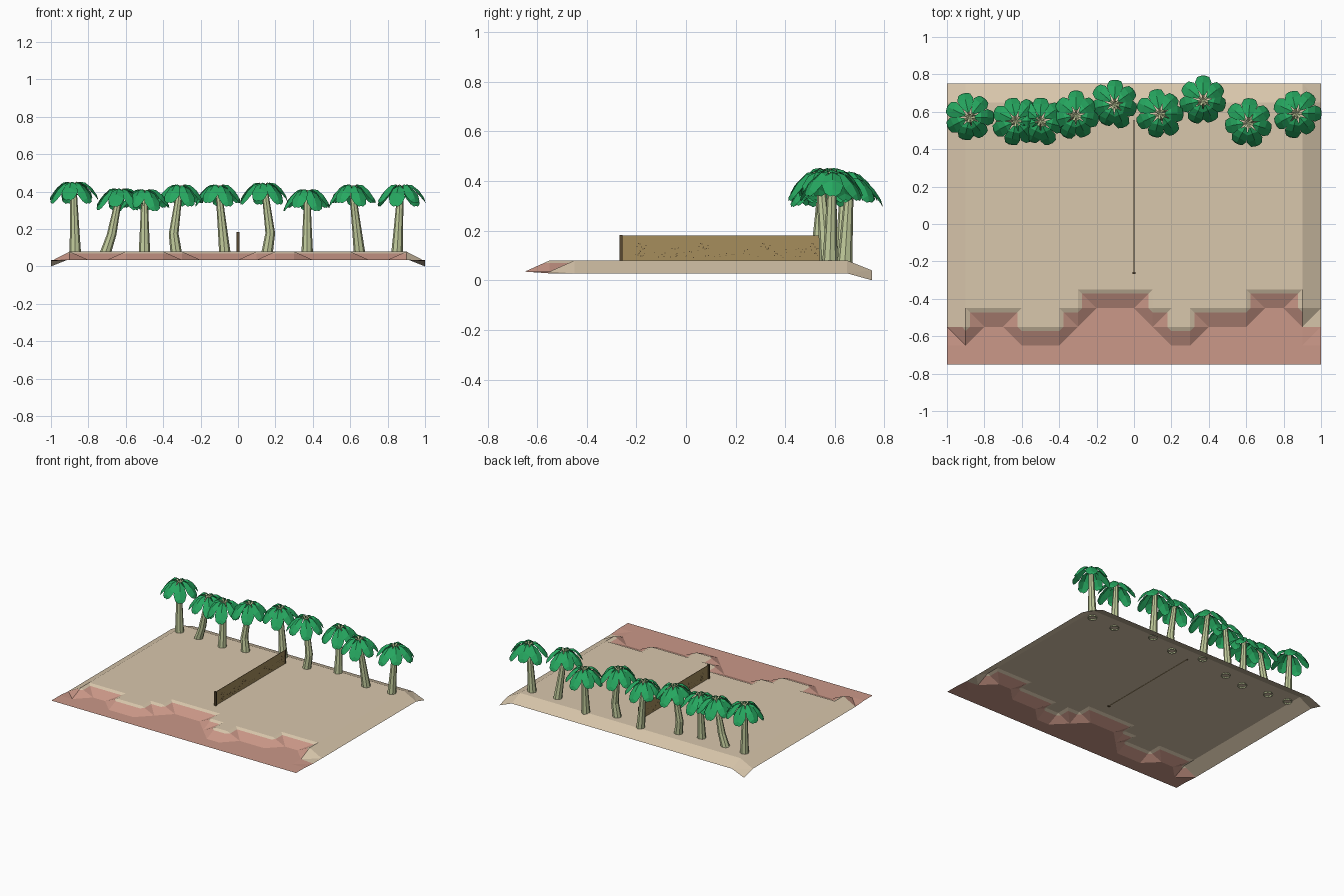
import bpy, bmesh, math, random
from mathutils import Vector

if "Cube" in bpy.data.objects:
    bpy.data.objects.remove(bpy.data.objects["Cube"])

random.seed(4)

def srgb(r, g, b):
    f = lambda c: c / 12.92 if c <= 0.04045 else ((c + 0.055) / 1.055) ** 2.4
    return (f(r / 255), f(g / 255), f(b / 255), 1)

def mat(name, *rgb):
    m = bpy.data.materials.new(name)
    m.diffuse_color = srgb(*rgb)
    m.use_nodes = True
    m.node_tree.nodes["Principled BSDF"].inputs["Base Color"].default_value = m.diffuse_color
    return m

SAND = mat("sand", 217, 199, 172)
CLAY = mat("red clay", 203, 152, 136)
TRUNK = mat("pale bark", 194, 204, 156)
LEAF = mat("leaf green", 38, 168, 96)
WALL = mat("wall brown", 166, 141, 92)
DARK = mat("dark brown", 88, 72, 48)

def finish(bm, name, *mats):
    me = bpy.data.meshes.new(name)
    bm.to_mesh(me)
    bm.free()
    for m in mats:
        me.materials.append(m)
    ob = bpy.data.objects.new(name, me)
    bpy.context.collection.objects.link(ob)
    return ob

# Ground sheet: stepped cliff in front, sloping rim on the sides and back
LOW_ROW = [1, 1, 2, 2, 1, 1, 1, 2, 3, 3, 3, 2, 1, 1, 2, 2, 2, 3, 3, 2, 1]

def height(i, j):
    if j <= LOW_ROW[i]:
        return 0.035
    side, back = i in (0, 20), j == 15
    if side and back:
        return 0.0
    return 0.028 if side else 0.04 if back else 0.08

bm = bmesh.new()
grid = [[bm.verts.new((-1 + i * 0.1, -0.75 + j * 0.1, height(i, j)))
         for j in range(16)] for i in range(21)]
for i in range(20):
    for j in range(15):
        a, b, c, d = grid[i][j], grid[i + 1][j], grid[i + 1][j + 1], grid[i][j + 1]
        hs = [v.co.z for v in (a, b, c, d)]
        if max(hs) - min(hs) < 1e-4:
            bm.faces.new((a, b, c, d))
        elif hs[0] + hs[2] <= hs[1] + hs[3]:
            bm.faces.new((a, b, c))
            bm.faces.new((a, c, d))
        else:
            bm.faces.new((a, b, d))
            bm.faces.new((b, c, d))

def is_front(f):
    c = f.calc_center_median()
    return c.y < -0.34 and not (abs(c.x) > 0.9 and c.y > -0.55)

# clay colour below a level line on the front cliff
front = [f for f in bm.faces if is_front(f)]
geom = front + list({e for f in front for e in f.edges}) + list({v for f in front for v in f.verts})
bmesh.ops.bisect_plane(bm, geom=geom, dist=1e-5, plane_co=(0, 0, 0.07), plane_no=(0, 0, 1))
for f in bm.faces:
    f.material_index = int(is_front(f) and f.calc_center_median().z < 0.07)
finish(bm, "ground", SAND, CLAY)

# Thin dividing wall with end posts and speckles
def box(bm, x0, x1, y0, y1, z0, z1):
    r = bmesh.ops.create_cube(bm, size=1)
    for v in r["verts"]:
        v.co = Vector((x1 if v.co.x > 0 else x0, y1 if v.co.y > 0 else y0,
                       z1 if v.co.z > 0 else z0))

bm = bmesh.new()
box(bm, -0.0015, 0.0015, -0.26, 0.55, 0.078, 0.18)
finish(bm, "wall", WALL)
bm = bmesh.new()
box(bm, -0.008, 0.008, -0.268, -0.256, 0.075, 0.183)
box(bm, -0.003, 0.003, 0.549, 0.556, 0.075, 0.18)
finish(bm, "wall_posts", DARK)
bm = bmesh.new()
for n in range(70):
    y, z = random.uniform(-0.22, 0.53), random.uniform(0.09, 0.13)
    box(bm, -0.0022, 0.0022, y, y + 0.004, z, z + 0.003)
for yc in (-0.2, 0.05, 0.3, 0.5):
    for n in range(7):
        y, z = yc + 0.006 * n, 0.135 + 0.012 * math.sin(n * 1.1)
        box(bm, -0.0022, 0.0022, y, y + 0.004, z, z + 0.004)
finish(bm, "wall_speckles", DARK)

# Palms: bent eight-sided trunk plus a ring of drooping folded leaves
def trunk(name, path, radii):
    bm = bmesh.new()
    rings = []
    for p, r in zip(path, radii):
        rings.append([bm.verts.new((p[0] + r * math.cos(k * math.tau / 8),
                                    p[1] + r * math.sin(k * math.tau / 8), p[2]))
                      for k in range(8)])
    for lo, hi in zip(rings, rings[1:]):
        for k in range(8):
            bm.faces.new((lo[k], lo[(k + 1) % 8], hi[(k + 1) % 8], hi[k]))
    bm.faces.new(rings[-1])
    finish(bm, name, TRUNK)

# radius, ridge height, half width, edge droop
LEAF_ROWS = [(0.004, 0.0, 0.003, 0.001), (0.028, 0.016, 0.008, 0.003),
             (0.06, 0.012, 0.031, 0.014), (0.095, -0.016, 0.044, 0.024),
             (0.122, -0.055, 0.032, 0.016), (0.129, -0.08, 0.012, 0.004)]

def crown(name, centre, spin):
    bm = bmesh.new()
    count = 7
    for n in range(count):
        a = spin + n * math.tau / count
        out, across = Vector((math.cos(a), math.sin(a), 0)), Vector((-math.sin(a), math.cos(a), 0))
        drop = 0.14 * (n % 2)
        reach = random.uniform(0.94, 1.04)
        rows = []
        for r, z, w, d in LEAF_ROWS:
            mid = Vector(centre) + out * r * reach + Vector((0, 0, z - drop * r))
            rows.append([bm.verts.new(mid + across * w * s - Vector((0, 0, d * abs(s))))
                         for s in (-1, 0, 1)])
        for q, (lo, hi) in enumerate(zip(rows, rows[1:])):
            for s in (0, 1):
                f = bm.faces.new((lo[s], hi[s], hi[s + 1], lo[s + 1]))
                f.material_index = int(q == 0)
    finish(bm, name, LEAF, TRUNK)

# base x, base y, top x, top y, sideways bend, crown height
PALMS = [(-0.87, 0.56, -0.88, 0.57, 0.0, 0.455), (-0.71, 0.55, -0.63, 0.55, 0.01, 0.42),
         (-0.50, 0.53, -0.50, 0.55, 0.0, 0.415), (-0.33, 0.56, -0.31, 0.58, -0.02, 0.44),
         (-0.07, 0.63, -0.105, 0.64, 0.0, 0.44), (0.155, 0.58, 0.14, 0.59, 0.022, 0.45),
         (0.37, 0.64, 0.37, 0.66, 0.0, 0.415), (0.65, 0.57, 0.61, 0.54, 0.0, 0.44),
         (0.85, 0.58, 0.87, 0.59, 0.0, 0.44)]
for n, (bx, by, tx, ty, bend, top) in enumerate(PALMS, 1):
    peak = top - 0.018
    path = []
    for t, b in ((0, 0), (0.3, 1), (0.65, 0.5), (1, 0)):
        path.append((bx + (tx - bx) * t + bend * b, by + (ty - by) * t,
                     0.07 + (peak - 0.07) * t))
    trunk(f"palm_trunk_{n}", path, (0.031, 0.026, 0.021, 0.016))
    crown(f"palm_crown_{n}", (tx, ty, peak), random.uniform(0, 1))
